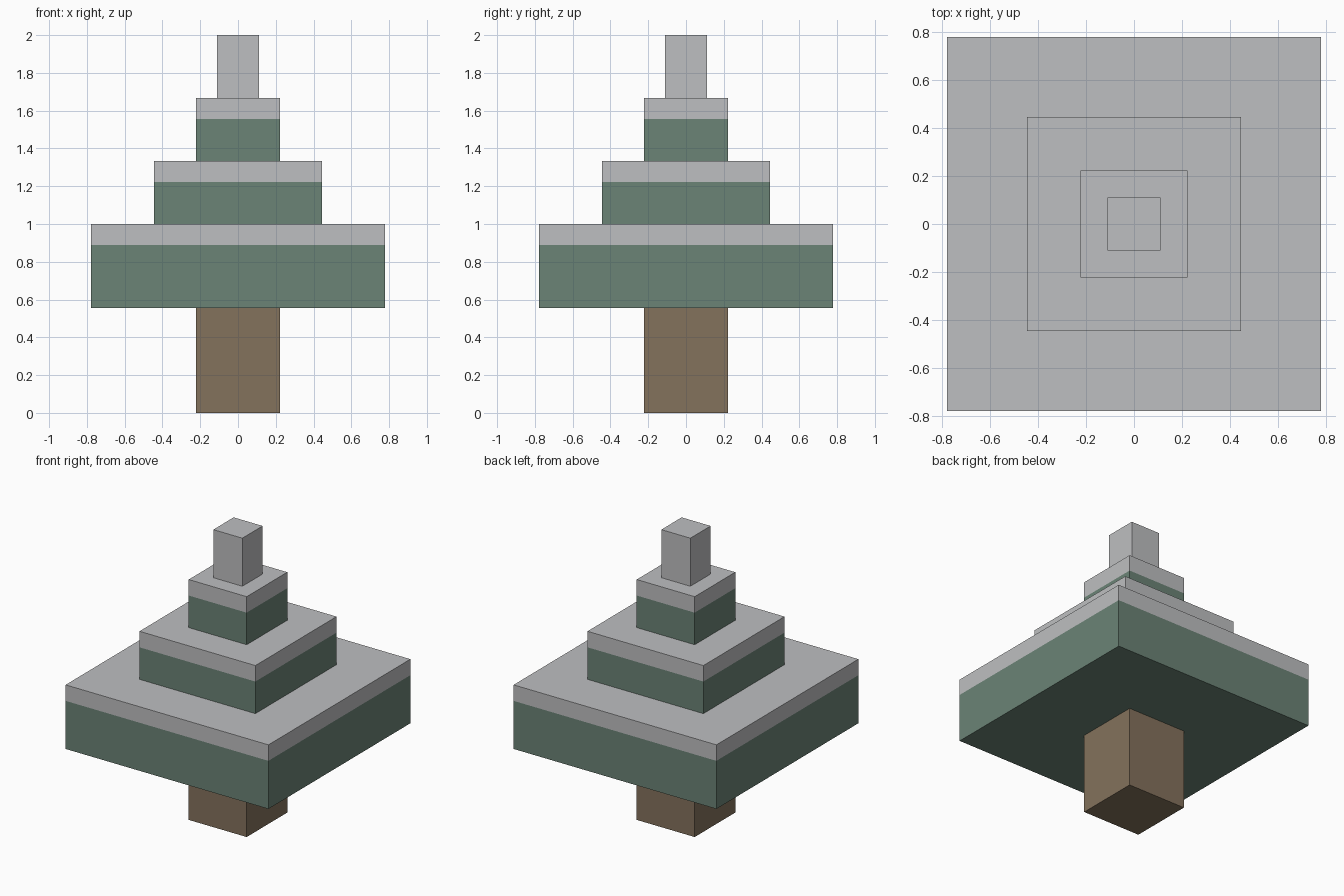
import bpy
import bmesh
from mathutils import Matrix

cube = bpy.data.objects.get("Cube")
if cube:
    bpy.data.objects.remove(cube, do_unlink=True)


def make_material(name, rgb):
    mat = bpy.data.materials.new(name)
    mat.use_nodes = True
    mat.diffuse_color = (*rgb, 1)
    bsdf = next(n for n in mat.node_tree.nodes if n.type == 'BSDF_PRINCIPLED')
    bsdf.inputs["Base Color"].default_value = (*rgb, 1)
    return mat


bark = make_material("bark brown", (0.23, 0.168, 0.107))
needles = make_material("needle green", (0.147, 0.227, 0.181))
snow = make_material("snow grey", (0.515, 0.52, 0.533))

UNIT = 1 / 9  # the whole tree sits on a grid of ninths


def block(name, width, bottom, top, materials, snow_line=None):
    """Square block; faces above the snow line take the second material."""
    bm = bmesh.new()
    bmesh.ops.create_cube(bm, size=1)
    size = Matrix.Diagonal((width, width, top - bottom, 1))
    place = Matrix.Translation((0, 0, (top + bottom) / 2))
    bmesh.ops.transform(bm, matrix=Matrix.Scale(UNIT, 4) @ place @ size, verts=bm.verts)
    if snow_line is not None:
        height = snow_line * UNIT
        bmesh.ops.bisect_plane(bm, geom=bm.verts[:] + bm.edges[:] + bm.faces[:],
                               plane_co=(0, 0, height), plane_no=(0, 0, 1))
        for face in bm.faces:
            face.material_index = int(face.calc_center_median().z > height)
    mesh = bpy.data.meshes.new(name)
    bm.to_mesh(mesh)
    bm.free()
    for mat in materials:
        mesh.materials.append(mat)
    obj = bpy.data.objects.new(name, mesh)
    bpy.context.collection.objects.link(obj)


# Trunk
block("trunk", 4, 0, 5, [bark])

# Snow-capped foliage tiers
for name, width, bottom, top in (("lower_tier", 14, 5, 9),
                                 ("middle_tier", 8, 9, 12),
                                 ("upper_tier", 4, 12, 15)):
    block(name, width, bottom, top, [needles, snow], snow_line=top - 1)

# Snowy tip
block("tip", 2, 15, 18, [snow])
